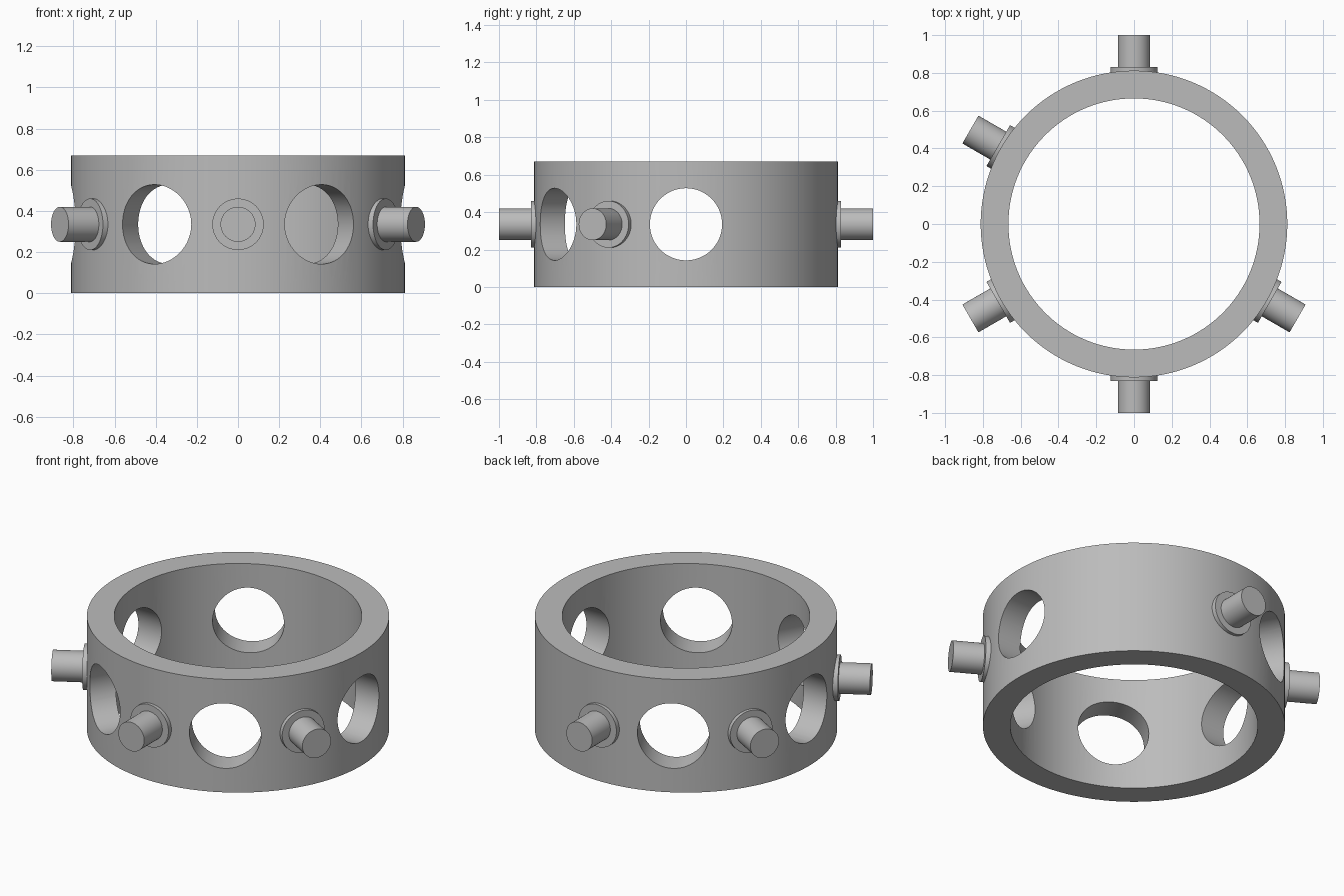
import bpy
import math
from mathutils import Matrix, Vector

if "Cube" in bpy.data.objects:
    bpy.data.objects.remove(bpy.data.objects["Cube"], do_unlink=True)

OUTER, INNER, HEIGHT = 0.812, 0.665, 0.67
MID = HEIGHT / 2

grey = bpy.data.materials.new("plain grey")
grey.use_nodes = True
grey.diffuse_color = (0.5, 0.5, 0.5, 1)
grey.node_tree.nodes["Principled BSDF"].inputs["Base Color"].default_value = (0.5, 0.5, 0.5, 1)


def cylinder(name, radius, start, end, angle=None, sides=64):
    """Cylinder along z, or pointing outwards at an angle at mid height."""
    bpy.ops.mesh.primitive_cylinder_add(vertices=sides, radius=radius, depth=end - start)
    ob = bpy.context.object
    ob.name = name
    ob.data.transform(Matrix.Translation((0, 0, (start + end) / 2)))
    if angle is not None:
        turn = Matrix.Rotation(math.radians(angle), 4, "Z") @ Matrix.Rotation(math.pi / 2, 4, "Y")
        ob.data.transform(Matrix.Translation(Vector((0, 0, MID))) @ turn)
    ob.data.materials.append(grey)
    return ob


def cut(target, cutter):
    mod = target.modifiers.new("cut", "BOOLEAN")
    mod.operation = "DIFFERENCE"
    mod.solver = "EXACT"
    mod.object = cutter
    bpy.context.view_layer.objects.active = target
    bpy.ops.object.modifier_apply(modifier=mod.name)
    bpy.data.objects.remove(cutter, do_unlink=True)


def smooth(ob):
    bpy.ops.object.select_all(action="DESELECT")
    ob.select_set(True)
    bpy.context.view_layer.objects.active = ob
    bpy.ops.object.shade_smooth_by_angle(angle=math.radians(30))


# Ring body with its bore and round side windows
ring = cylinder("ring_body", OUTER, 0, HEIGHT, sides=128)
cut(ring, cylinder("bore_cutter", INNER, -0.1, HEIGHT + 0.1, sides=128))
for angle in (0, 120, 180, 240, 300):
    cut(ring, cylinder("window_cutter", 0.193, 0.4, 1.1, angle))
smooth(ring)

# Pegs, each on a thin round collar
for number, angle in enumerate((90, 150, 210, 270, 330), 1):
    smooth(cylinder(f"collar_{number}", 0.125, 0.74, 0.83, angle))
    smooth(cylinder(f"peg_{number}", 0.085, 0.75, 1.0, angle))
